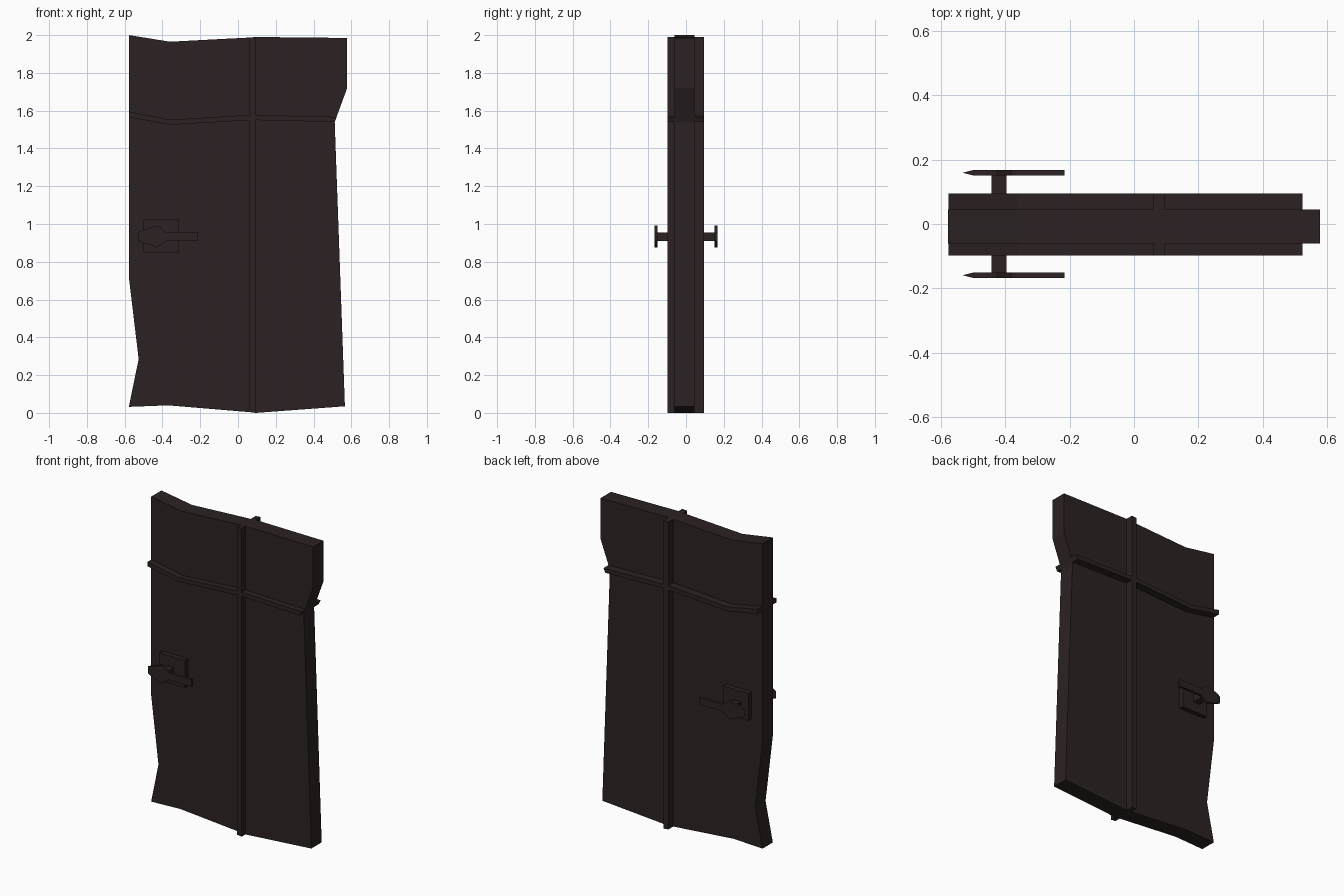
import bpy, bmesh

if "Cube" in bpy.data.objects:
    bpy.data.objects.remove(bpy.data.objects["Cube"])

wood = bpy.data.materials.new("dark brown")
wood.diffuse_color = (0.025, 0.016, 0.016, 1)
wood.use_nodes = True
wood.node_tree.nodes["Principled BSDF"].inputs["Base Color"].default_value = wood.diffuse_color

SLAB_FRONT, SLAB_BACK = -0.06, 0.045
STRIP_FRONT, STRIP_BACK = -0.098, 0.094


def finish(name, bm):
    bmesh.ops.recalc_face_normals(bm, faces=bm.faces)
    me = bpy.data.meshes.new(name)
    bm.to_mesh(me)
    bm.free()
    me.materials.append(wood)
    ob = bpy.data.objects.new(name, me)
    bpy.context.collection.objects.link(ob)
    return ob


def extrude_profile(name, pts, y0, y1):
    """Flat x/z outline given thickness along y."""
    bm = bmesh.new()
    f = bm.faces.new([bm.verts.new((x, y0, z)) for x, z in pts])
    ext = bmesh.ops.extrude_face_region(bm, geom=[f])
    vs = [v for v in ext["geom"] if isinstance(v, bmesh.types.BMVert)]
    bmesh.ops.translate(bm, verts=vs, vec=(0, y1 - y0, 0))
    return finish(name, bm)


def rect(x0, x1, z0, z1):
    return [(x0, z0), (x1, z0), (x1, z1), (x0, z1)]


def lever(name, yc, zc):
    """Handle bar with a broad head and a wedge tip: (x, half height, half depth)."""
    bm = bmesh.new()
    rings = []
    for x, h, t in [(-0.53, 0.023, 0.0005), (-0.5, 0.034, 0.008), (-0.425, 0.058, 0.008),
                    (-0.38, 0.023, 0.008), (-0.215, 0.023, 0.008)]:
        rings.append([bm.verts.new((x, yc + a * t, zc + b * h))
                      for a, b in ((-1, -1), (1, -1), (1, 1), (-1, 1))])
    for a, b in zip(rings, rings[1:]):
        for i in range(4):
            j = (i + 1) % 4
            bm.faces.new((a[i], a[j], b[j], b[i]))
    bm.faces.new(rings[0])
    bm.faces.new(rings[-1])
    return finish(name, bm)


# Crooked door slab
extrude_profile("door_slab", [
    (-0.578, 2.0), (-0.36, 1.965), (0.06, 1.987), (0.095, 1.99), (0.578, 1.985),
    (0.578, 1.72), (0.512, 1.54), (0.566, 0.035), (0.095, 0.0), (0.06, 0.004),
    (-0.37, 0.04), (-0.578, 0.032), (-0.526, 0.285), (-0.578, 0.72)],
    SLAB_FRONT, SLAB_BACK)

# Raised strips and handle on both sides
for side, slab, strip, s in (("front", SLAB_FRONT, STRIP_FRONT, -1),
                             ("back", SLAB_BACK, STRIP_BACK, 1)):
    extrude_profile(side + "_upright_strip",
                    [(0.06, 0.004), (0.095, 0.0), (0.095, 1.99), (0.06, 1.987)], slab, strip)
    extrude_profile(side + "_left_cross_strip",
                    [(-0.576, 1.565), (-0.36, 1.525), (0.06, 1.549),
                     (0.06, 1.577), (-0.36, 1.552), (-0.576, 1.595)], slab, strip)
    extrude_profile(side + "_right_cross_strip",
                    [(0.095, 1.55), (0.512, 1.54), (0.523, 1.567), (0.095, 1.577)], slab, strip)
    extrude_profile(side + "_handle_plate", rect(-0.5, -0.315, 0.848, 1.024),
                    slab, slab + s * 0.03)
    extrude_profile(side + "_handle_post", rect(-0.443, -0.396, 0.91, 0.956), slab, s * 0.155)
    lever(side + "_handle_lever", s * 0.159, 0.934)
